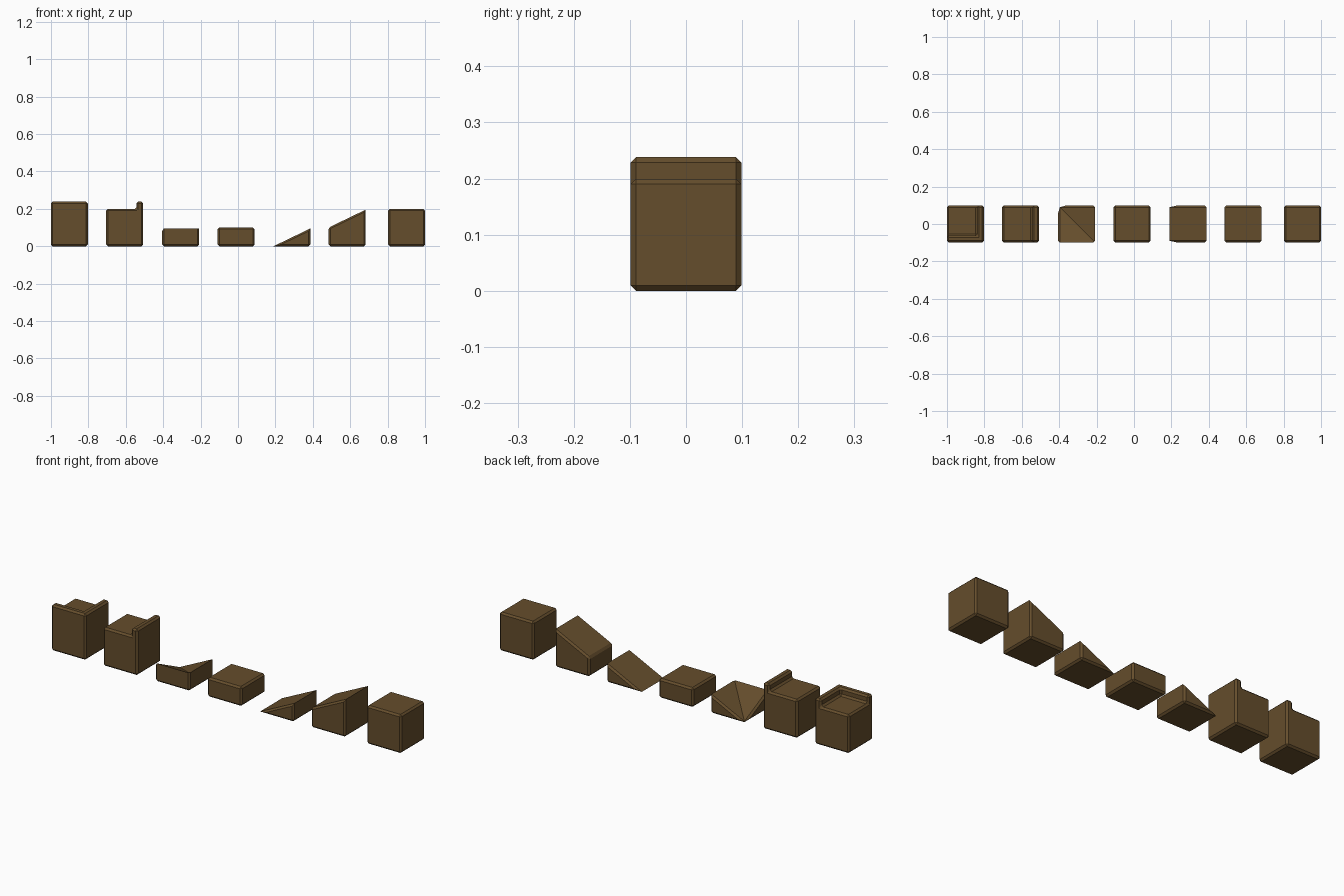
import bpy, bmesh, math

if "Cube" in bpy.data.objects:
    bpy.data.objects.remove(bpy.data.objects["Cube"])

W = 0.197          # block footprint
R = W / 2
BEVEL = 0.009
CURB = 0.036       # curb thickness
FULL, HALF, TOP = 0.199, 0.1, 0.238

wood = bpy.data.materials.new("brown")
wood.diffuse_color = (0.13, 0.075, 0.025, 1)
wood.use_nodes = True
wood.node_tree.nodes["Principled BSDF"].inputs["Base Color"].default_value = wood.diffuse_color


def solid(name, x, verts, faces):
    """Closed block with chamfered square edges; knife edges stay sharp."""
    bm = bmesh.new()
    vs = [bm.verts.new(v) for v in verts]
    for f in faces:
        bm.faces.new([vs[i] for i in f])
    bmesh.ops.recalc_face_normals(bm, faces=bm.faces[:])
    edges = [e for e in bm.edges if math.radians(50) < e.calc_face_angle(0) < math.radians(100)]
    bmesh.ops.bevel(bm, geom=edges, offset=BEVEL, offset_type='OFFSET', segments=1,
                    profile=0.5, affect='EDGES', clamp_overlap=True)
    bmesh.ops.recalc_face_normals(bm, faces=bm.faces[:])
    me = bpy.data.meshes.new(name)
    bm.to_mesh(me)
    bm.free()
    me.materials.append(wood)
    ob = bpy.data.objects.new(name, me)
    ob.location.x = x
    bpy.context.collection.objects.link(ob)


def prism(name, x, profile):
    """Extrude an x-z profile across the block depth."""
    n = len(profile)
    verts = [(px, y, pz) for y in (-R, R) for px, pz in profile]
    faces = [list(range(n)), list(range(n, 2 * n))]
    faces += [(i, (i + 1) % n, n + (i + 1) % n, n + i) for i in range(n)]
    solid(name, x, verts, faces)


# Corner block with curbs along front and right
c = R - CURB
corners = [(-R, -R), (R, -R), (R, R), (-R, R)]
verts = [(a, b, 0) for a, b in corners]
verts += [(-R, -R, TOP), (R, -R, TOP), (R, R, TOP), (-R, R, FULL)]
verts += [(a, b, z) for z in (TOP, FULL) for a, b in ((-R, -c), (c, -c), (c, R))]
solid("corner_curb_block", -0.9015, verts, [
    (0, 1, 2, 3), (0, 1, 5, 4), (1, 2, 6, 5),
    (2, 3, 7, 13, 10, 6), (3, 0, 4, 8, 11, 7),
    (4, 5, 6, 10, 9, 8), (11, 12, 13, 7),
    (8, 9, 12, 11), (9, 10, 13, 12)])

# Block with a curb on its right edge
prism("curb_block", -0.606, [(-R, 0), (R, 0), (R, TOP), (c, TOP), (c, FULL), (-R, FULL)])

# Inner corner ramp: two slopes meeting in a diagonal valley
verts = [(a, b, 0) for a, b in corners] + [(a, b, 0.095) for a, b in corners[:3]]
solid("inner_corner_ramp", -0.307, verts, [
    (0, 1, 2, 3), (0, 1, 5, 4), (1, 2, 6, 5), (2, 3, 6), (3, 0, 4),
    (3, 4, 5), (3, 5, 6)])

# Half-height slab
prism("half_slab", -0.01, [(-R, 0), (R, 0), (R, HALF), (-R, HALF)])

# Low and high ramps
prism("low_ramp", 0.288, [(-R, 0), (R, 0), (R, 0.095)])
prism("high_ramp", 0.583, [(-R, 0), (R, 0), (R, 0.195), (-R, HALF)])

# Full cube
prism("full_cube", 0.9015, [(-R, 0), (R, 0), (R, FULL), (-R, FULL)])
